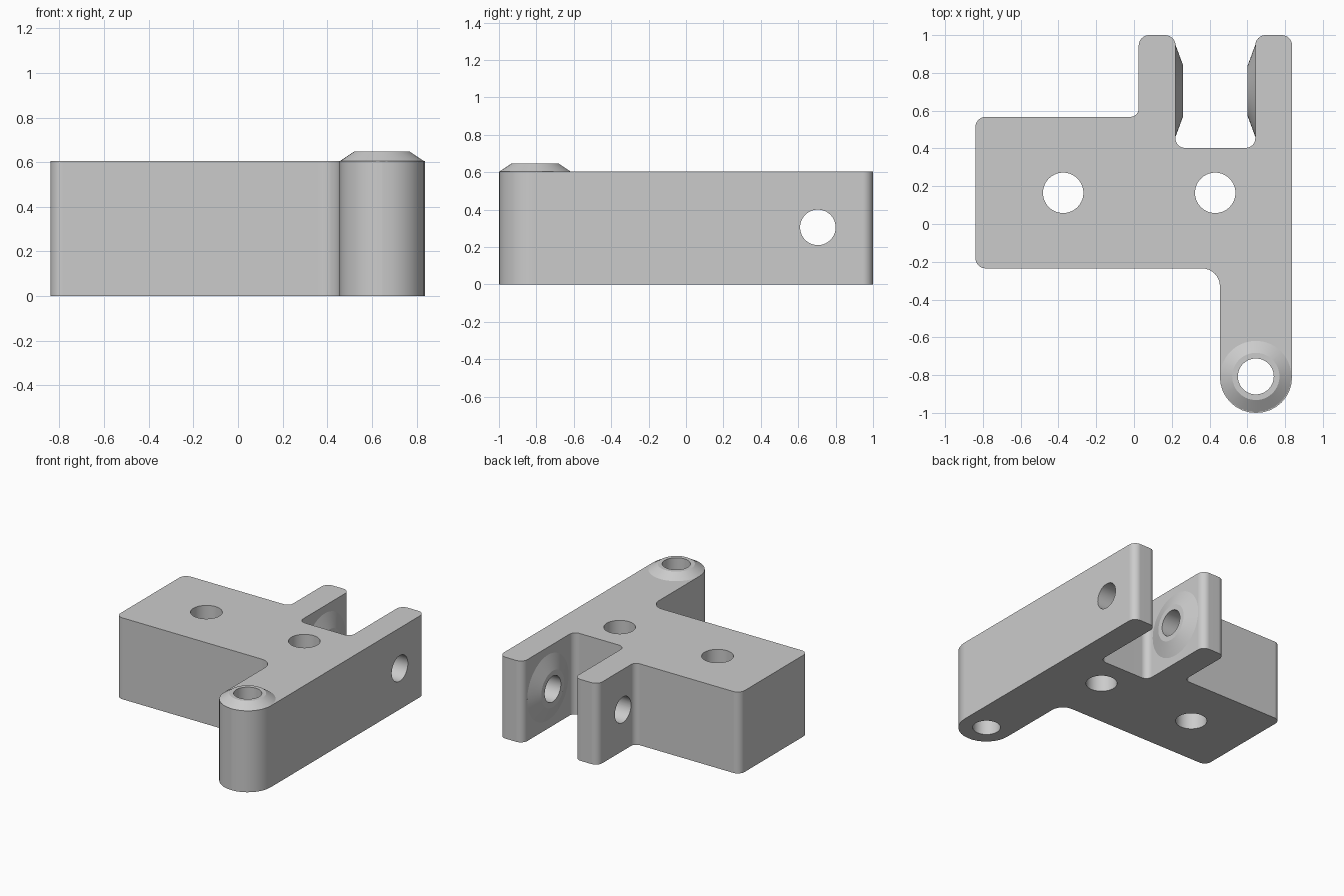
import bpy, bmesh, math
from mathutils import Vector, Matrix

cube = bpy.data.objects.get("Cube")
if cube:
    bpy.data.objects.remove(cube, do_unlink=True)

HEIGHT = 0.605
PIVOT_Y, PIVOT_Z = 0.705, 0.305
TIP = (0.645, -0.807)

grey = bpy.data.materials.new("light_grey")
grey.use_nodes = True
grey.diffuse_color = (0.6, 0.6, 0.6, 1)
grey.node_tree.nodes["Principled BSDF"].inputs["Base Color"].default_value = (0.6, 0.6, 0.6, 1)


def finish(bm, name):
    bmesh.ops.recalc_face_normals(bm, faces=bm.faces)
    mesh = bpy.data.meshes.new(name)
    bm.to_mesh(mesh)
    bm.free()
    mesh.materials.append(grey)
    obj = bpy.data.objects.new(name, mesh)
    bpy.context.collection.objects.link(obj)
    return obj


def fillet(prev, corner, nxt, radius, steps=8):
    """Points of an arc rounding a right-angled corner."""
    a = (prev - corner).normalized() * radius
    b = (nxt - corner).normalized() * radius
    angles = [i * math.pi / 2 / steps for i in range(steps + 1)]
    return [corner + a * (1 - math.sin(t)) + b * (1 - math.cos(t)) for t in angles]


def plate(name, corners, height):
    """Extruded outline with a radius at each corner."""
    bm = bmesh.new()
    pts = []
    for i, (x, y, r) in enumerate(corners):
        prev, nxt = corners[i - 1], corners[(i + 1) % len(corners)]
        pts += fillet(Vector(prev[:2]), Vector((x, y)), Vector(nxt[:2]), r)
    face = bm.faces.new([bm.verts.new((p.x, p.y, 0)) for p in pts])
    ext = bmesh.ops.extrude_face_region(bm, geom=[face])
    top = [v for v in ext["geom"] if isinstance(v, bmesh.types.BMVert)]
    bmesh.ops.translate(bm, verts=top, vec=(0, 0, height))
    bmesh.ops.remove_doubles(bm, verts=bm.verts, dist=0.0005)
    return finish(bm, name)


def turned(name, profile, origin, axis=(0, 0, 1), sides=56):
    """Solid of revolution from (radius, distance along axis) pairs."""
    bm = bmesh.new()
    rings = [[bm.verts.new((r * math.cos(k * math.tau / sides),
                            r * math.sin(k * math.tau / sides), h))
              for k in range(sides)] for r, h in profile]
    for low, high in zip(rings, rings[1:]):
        for k in range(sides):
            n = (k + 1) % sides
            bm.faces.new((low[k], low[n], high[n], high[k]))
    bm.faces.new(rings[0])
    bm.faces.new(rings[-1])
    turn = Vector((0, 0, 1)).rotation_difference(Vector(axis)).to_matrix().to_4x4()
    bm.transform(Matrix.Translation(origin) @ turn)
    return finish(bm, name)


def combine(body, tool, operation):
    mod = body.modifiers.new(operation.lower(), "BOOLEAN")
    mod.operation, mod.solver, mod.object = operation, "EXACT", tool
    bpy.context.view_layer.objects.active = body
    bpy.ops.object.modifier_apply(modifier=mod.name)
    bpy.data.objects.remove(tool, do_unlink=True)


# Main body: block, long arm and rear fork
bracket = plate("pivot_bracket", [
    (-0.84, -0.235, 0.055), (0.455, -0.235, 0.095),
    (0.455, -1, 0.189), (0.837, -1, 0.189),
    (0.837, 1, 0.055), (0.642, 1, 0.055),
    (0.642, 0.403, 0.05), (0.22, 0.403, 0.05),
    (0.22, 1, 0.055), (0.025, 1, 0.055),
    (0.025, 0.567, 0.045), (-0.84, 0.567, 0.055)], HEIGHT)

# Conical bosses: arm tip and both inner fork faces
combine(bracket, turned("tip_boss", [(0.15, -0.05), (0.188, 0), (0.125, 0.042)],
                        (*TIP, HEIGHT)), "UNION")
for x, side in ((0.22, 1), (0.642, -1)):
    combine(bracket, turned("fork_boss", [(0.2, -0.05), (0.243, 0), (0.135, 0.04)],
                            (x, PIVOT_Y, PIVOT_Z), (side, 0, 0)), "UNION")

# Through holes: two mounting, one tip, one across the fork
for x, y, r in ((-0.375, 0.165, 0.107), (0.43, 0.165, 0.107), (*TIP, 0.095)):
    combine(bracket, turned("hole", [(r, -0.1), (r, 0.8)], (x, y, 0)), "DIFFERENCE")
combine(bracket, turned("pin_hole", [(0.095, -0.1), (0.095, 1)],
                        (0, PIVOT_Y, PIVOT_Z), (1, 0, 0)), "DIFFERENCE")

# Smooth rounds with crisp edges and flat faces
bpy.ops.object.select_all(action="DESELECT")
bracket.select_set(True)
bpy.context.view_layer.objects.active = bracket
bpy.ops.object.shade_smooth_by_angle(angle=math.radians(15))
normals = bracket.modifiers.new("flat_faces", "WEIGHTED_NORMAL")
normals.keep_sharp = True
